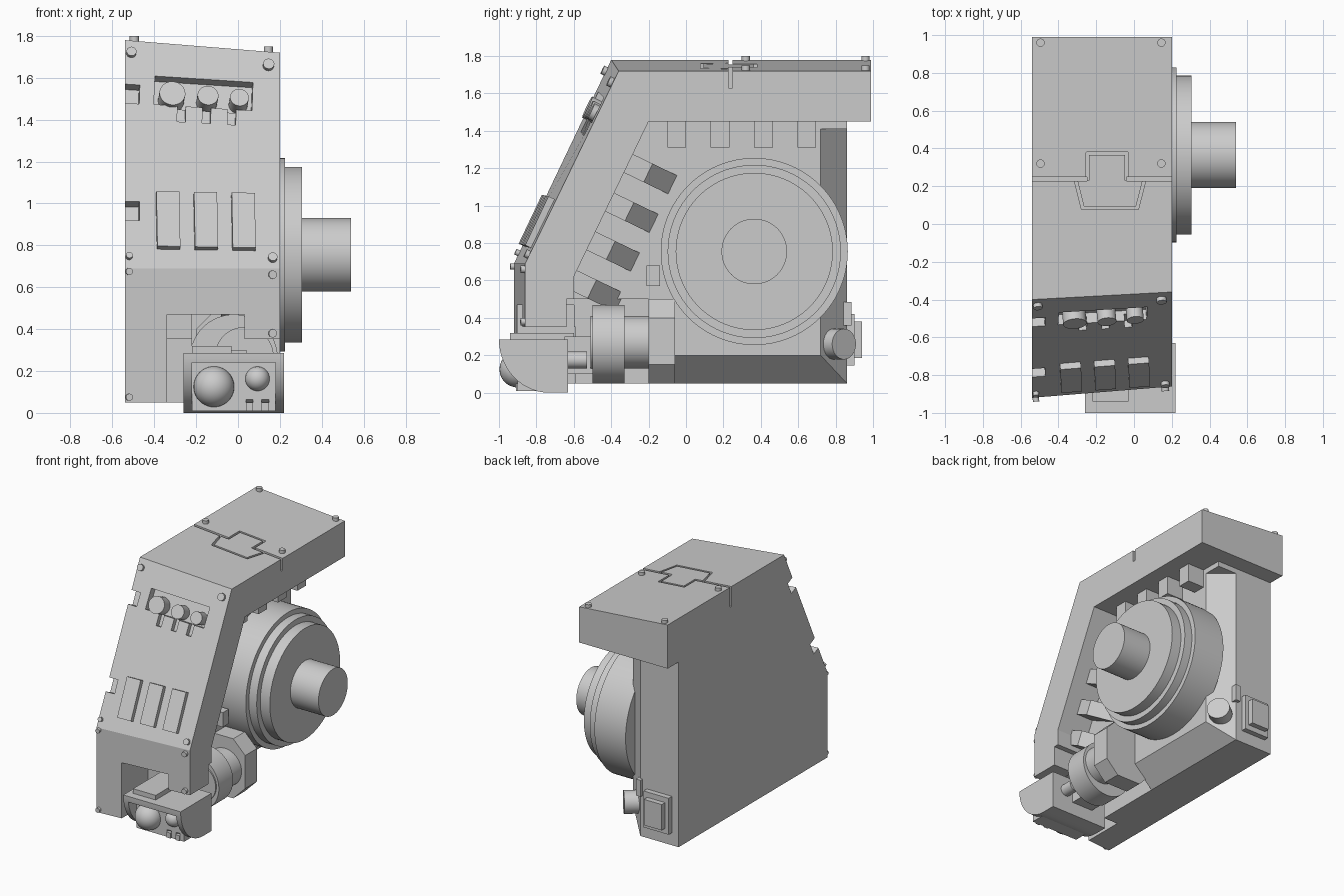
import bpy, bmesh, math
from mathutils import Vector, Matrix

if "Cube" in bpy.data.objects:
    bpy.data.objects.remove(bpy.data.objects["Cube"])

grey = bpy.data.materials.new("plain grey")
grey.use_nodes = True
grey.diffuse_color = (0.6, 0.6, 0.6, 1)
grey.node_tree.nodes["Principled BSDF"].inputs["Base Color"].default_value = (0.6, 0.6, 0.6, 1)


def finish(bm, name, smooth=False):
    bmesh.ops.recalc_face_normals(bm, faces=bm.faces)
    me = bpy.data.meshes.new(name)
    bm.to_mesh(me)
    bm.free()
    me.materials.append(grey)
    ob = bpy.data.objects.new(name, me)
    bpy.context.collection.objects.link(ob)
    if smooth:
        bpy.ops.object.select_all(action='DESELECT')
        ob.select_set(True)
        bpy.context.view_layer.objects.active = ob
        bpy.ops.object.shade_smooth_by_angle(angle=math.radians(35))
    return ob


def box(name, lo, hi, frame=Matrix()):
    bm = bmesh.new()
    lo, hi = Vector(lo), Vector(hi)
    size = Matrix.Diagonal((*(hi - lo), 1))
    bmesh.ops.create_cube(bm, size=1, matrix=frame @ Matrix.Translation((lo + hi) / 2) @ size)
    return finish(bm, name)


def cylinder(name, start, end, r, sides=64):
    bm = bmesh.new()
    a, b = Vector(start), Vector(end)
    turn = (b - a).to_track_quat('Z', 'Y').to_matrix().to_4x4()
    bmesh.ops.create_cone(bm, cap_ends=True, segments=sides, radius1=r, radius2=r,
                          depth=(b - a).length, matrix=Matrix.Translation((a + b) / 2) @ turn)
    return finish(bm, name, True)


def loft(name, ring_a, ring_b, smooth=False):
    bm = bmesh.new()
    a = [bm.verts.new(p) for p in ring_a]
    b = [bm.verts.new(p) for p in ring_b]
    bm.faces.new(a)
    bm.faces.new(b[::-1])
    for i in range(len(a)):
        j = (i + 1) % len(a)
        bm.faces.new((a[i], b[i], b[j], a[j]))
    return finish(bm, name, smooth)


def prism(name, x0, x1, yz, smooth=False):
    return loft(name, [(x0, *p) for p in yz], [(x1, *p) for p in yz], smooth)


def cut(target, cutter):
    cutter.hide_render = True
    mod = target.modifiers.new("cut", 'BOOLEAN')
    mod.operation = 'DIFFERENCE'
    mod.solver = 'EXACT'
    mod.object = cutter
    bpy.ops.object.select_all(action='DESELECT')
    target.select_set(True)
    bpy.context.view_layer.objects.active = target
    bpy.ops.object.modifier_apply(modifier=mod.name)
    bpy.data.objects.remove(cutter)


# Tapered armour block, full on the inner side and smaller on the outer side
L, R = -0.54, 0.2


def outline(x, front, corner, top):
    return [(x, front, 0.05), (x, front, 0.69), (x, corner, top), (x, 0.99, top),
            (x, 0.99, 1.45), (x, 0.86, 1.45), (x, 0.86, 0.05)]


left, right = outline(L, -0.92, -0.4, 1.78), outline(R, -0.86, -0.36, 1.72)
body = loft("armour_body", left, right)


def panel_frame(x, z, low):
    """Frame on the front armour: x across, y up the panel, z outward."""
    lo = [Vector(p[low]) for p in (left, right)]
    hi = [Vector(p[low + 1]) for p in (left, right)]
    v = (z - lo[0].z) / (hi[0].z - lo[0].z)
    a, b = lo[0].lerp(hi[0], v), lo[1].lerp(hi[1], v)
    across = (b - a).normalized()
    out = across.cross(hi[0] - lo[0]).normalized()
    up = out.cross(across)
    m = Matrix((across, up, out)).transposed().to_4x4()
    m.translation = a.lerp(b, (x - L) / (R - L))
    return m


# Open cavity, bevelled floor and back wall, and front opening
inner = [(-0.6, -0.1), (-0.6, 0.62), (-0.2, 1.45), (1.1, 1.45), (1.1, -0.1)]
cut(body, prism("cavity", -0.06, 0.4, inner))
wall = [(-0.30, 0.93), (0.02, 0.65), (0.1, 0.65), (0.1, 1.1), (-0.30, 1.1)]
cut(body, loft("wall_bevel", [(x, y, -0.1) for x, y in wall], [(x, y, 1.41) for x, y in wall]))
floor = [(-0.30, -0.025), (0.02, 0.275), (0.1, 0.275), (0.1, -0.2), (-0.30, -0.2)]
cut(body, loft("floor_bevel", [(x, -0.07, z) for x, z in floor], [(x, 1.1, z) for x, z in floor]))
for lo, hi in (((-0.34, -1.1, -0.1), (0.03, -0.6, 0.47)),
               ((-0.34, -1.1, -0.1), (0.4, -0.59, 0.352)),
               ((-0.22, -0.64, -0.1), (0.4, -0.07, 0.5))):
    cut(body, box("opening", lo, hi))

# Recess with short barrels and slots, edge notches, on the sloping front
f = panel_frame(-0.165, 1.55, 1)
cut(body, box("recess", (-0.235, -0.075, -0.06), (0.235, 0.075, 0.1), f))
for x in (-0.27, -0.15, -0.03):
    cut(body, box("slot", (-0.02, -0.05, -0.04), (0.02, 0.05, 0.1), panel_frame(x, 1.45, 1)))
for z in (1.525, 0.965):
    cut(body, box("notch", (-0.1, -0.05, -0.06), (0.05, 0.05, 0.1), panel_frame(-0.52, z, 1)))
for x, r in ((-0.315, 0.062), (-0.145, 0.05), (0.005, 0.045)):
    m = panel_frame(x, 1.53, 1)
    cylinder("short_barrel", m @ Vector((0, 0, -0.07)), m @ Vector((0, 0, 0.025)), r, 32)

# Seam across the top with a tab and a tapered plate
cut(body, box("seam", (-0.7, 0.228, 1.63), (-0.25, 0.248, 2)))
cut(body, box("seam", (-0.04, 0.228, 1.63), (0.4, 0.248, 2)))


def groove(points):
    for a, b in zip(points, points[1:]):
        a, b = Vector((*a, 0)), Vector((*b, 0))
        m = Matrix.Translation(a) @ Matrix.Rotation(math.atan2(b.y - a.y, b.x - a.x), 4, 'Z')
        cut(body, box("groove", (-0.007, -0.008, 1.7), ((b - a).length + 0.007, 0.008, 2), m))


groove([(-0.245, 0.238), (-0.245, 0.372), (-0.04, 0.372), (-0.04, 0.238)])
groove([(-0.31, 0.238), (-0.272, 0.085), (0.017, 0.085), (0.056, 0.238)])

# Raised front panels
for x in (-0.335, -0.155, 0.025):
    box("raised_panel", (-0.055, -0.145, -0.02), (0.055, 0.145, 0.035), panel_frame(x, 0.915, 1))

# Bolts
for x in (-0.495, 0.145):
    for y in (0.32, 0.96):
        z = 1.78 - 0.081 * (x - L)
        cylinder("top_bolt", (x, y, z - 0.02), (x, y, z + 0.024), 0.022, 16)
for x, z, low, r in ((-0.51, 1.72, 1, 0.024), (0.145, 1.71, 1, 0.027), (-0.52, 0.745, 1, 0.016),
                     (0.165, 0.74, 1, 0.022), (-0.52, 0.675, 0, 0.017), (0.165, 0.66, 0, 0.02),
                     (-0.52, 0.075, 0, 0.017), (0.165, 0.38, 0, 0.02)):
    m = panel_frame(x, z, low)
    cylinder("front_bolt", m @ Vector((0, 0, -0.02)), m @ Vector((0, 0, 0.022)), r, 16)

# Stepped drum and shaft
for name, x, r in (("drum", 0.16, 0.5), ("drum_rim", 0.225, 0.463),
                   ("drum_cap", 0.305, 0.42), ("shaft", 0.54, 0.175)):
    cylinder(name, (-0.1, 0.365, 0.755), (x, 0.365, 0.755), r, 96)

# Teeth under the top and wedge teeth along the slope
for i in range(4):
    y = -0.1 + 0.232 * i
    box("top_tooth", (-0.08, y, 1.31), (0.08, y + 0.1, 1.46))
ang = math.atan2(-0.4, 0.83)
for i in range(4):
    m = Matrix.Translation((0, -0.306 - 0.1 * i, 1.225 - 0.207 * i)) @ Matrix.Rotation(ang, 4, 'X')
    ends = [[m @ Vector((x, y, z)) for x, y in ((-0.08, -0.06), (-0.08, 0.28), (0.08, 0.115), (0.08, -0.06))]
            for z in (-0.055, 0.055)]
    loft("wedge_tooth", *ends)
box("small_block", (-0.08, -0.21, 0.57), (0.02, -0.14, 0.68))

# Lower motor: disc, barrel and bevelled flange
cylinder("motor_disc", (-0.02, -0.5, 0.26), (-0.02, -0.33, 0.26), 0.21)
cylinder("motor_barrel", (0.03, -0.51, 0.27), (0.03, -0.1, 0.27), 0.14)
flange = [(sx * a, sz * b) for sx, sz, pts in
          ((1, 1, ((0.2, 0.125), (0.1, 0.225))), (-1, 1, ((0.1, 0.225), (0.2, 0.125))),
           (-1, -1, ((0.2, 0.125), (0.1, 0.225))), (1, -1, ((0.1, 0.225), (0.2, 0.125))))
          for a, b in pts]
loft("motor_flange", [(x, -0.2, z + 0.275) for x, z in flange], [(x, -0.06, z + 0.275) for x, z in flange])
cylinder("motor_link", (0.1, -0.65, 0.175), (0.1, -0.53, 0.175), 0.045, 32)
box("motor_mount", (-0.14, -0.65, 0.1), (0.04, -0.45, 0.3))

# Lamp housing with a curved lower front
arc = [(-0.73 - 0.27 * math.cos(t), 0.285 - 0.285 * math.sin(t))
       for t in (math.pi / 2 * i / 20 for i in range(21))]
housing = prism("lamp_housing", -0.26, 0.22, arc + [(-0.63, 0), (-0.63, 0.285)], True)
cut(housing, box("niche", (-0.22, -1.1, 0.01), (0.18, -0.9, 0.24)))
panel = box("lamp_panel", (-0.22, -0.9, 0.01), (0.18, -0.66, 0.24))
for x in (0.055, 0.13):
    cut(panel, box("lamp_slot", (x - 0.017, -1, -0.1), (x + 0.017, -0.85, 0.09)))
    box("lamp_tab", (x - 0.017, -0.91, 0.01), (x + 0.017, -0.84, 0.05))
for x, z, r in ((-0.115, 0.125, 0.097), (0.093, 0.163, 0.058)):
    bm = bmesh.new()
    bmesh.ops.create_uvsphere(bm, u_segments=32, v_segments=20, radius=r,
                              matrix=Matrix.Translation((x, -0.9, z)))
    finish(bm, "lamp", True)
box("housing_top", (-0.22, -0.94, 0.27), (-0.03, -0.6, 0.32))

# Knob, strip and box on the rear
cylinder("rear_knob", (-0.15, 0.78, 0.26), (-0.07, 0.845, 0.26), 0.082, 32)
box("rear_strip", (-0.24, 0.83, 0.36), (-0.2, 0.885, 0.485))
box("rear_box", (-0.485, 0.85, 0.145), (-0.275, 0.9, 0.42))
box("rear_box_cover", (-0.455, 0.89, 0.185), (-0.305, 0.94, 0.38))
